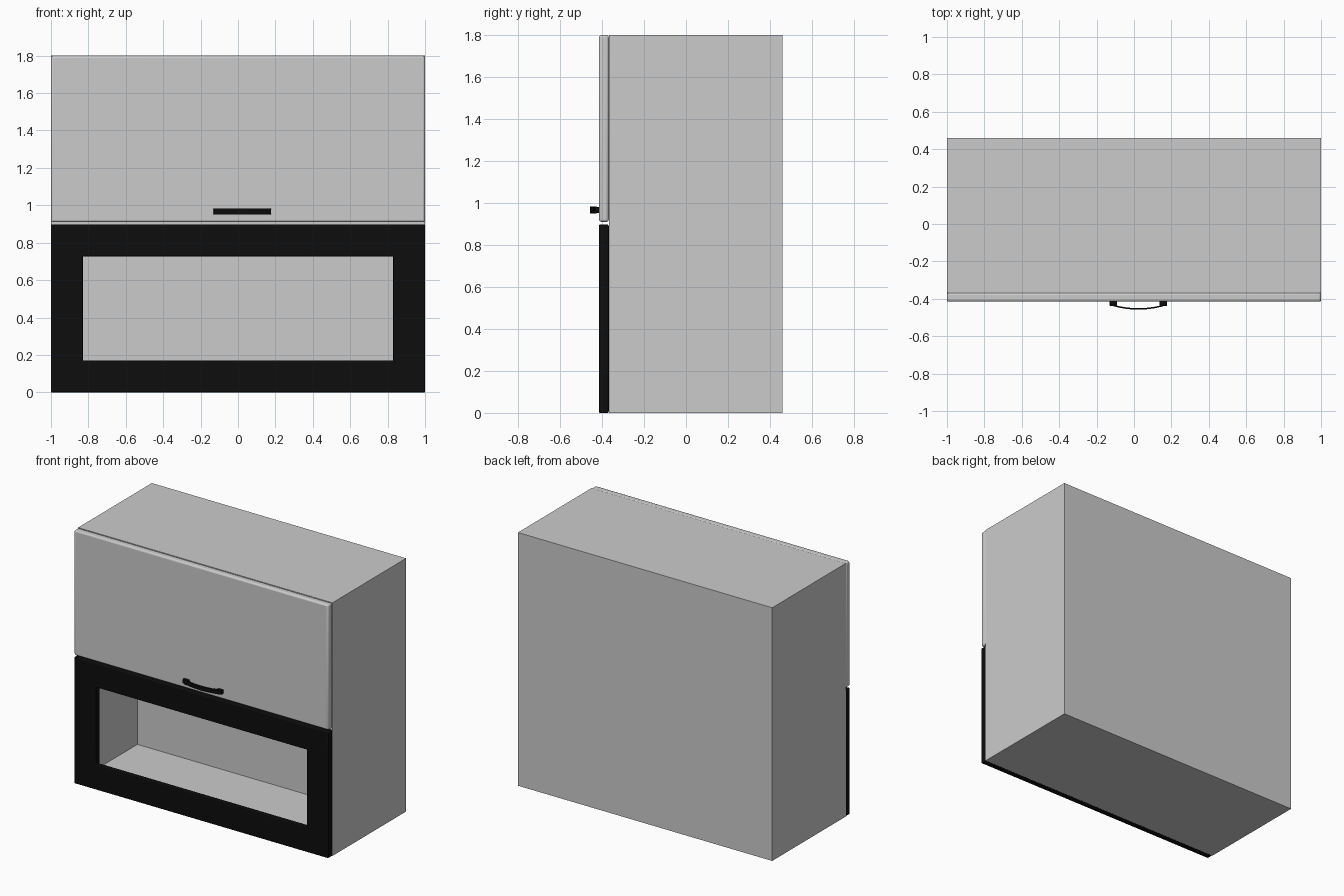
import bpy, bmesh, math

if "Cube" in bpy.data.objects:
    bpy.data.objects.remove(bpy.data.objects["Cube"])


def material(name, rgb):
    m = bpy.data.materials.new(name)
    m.diffuse_color = (*rgb, 1)
    m.use_nodes = True
    m.node_tree.nodes["Principled BSDF"].inputs["Base Color"].default_value = m.diffuse_color
    return m


GREY = material("light grey", (0.6, 0.6, 0.6))
BLACK = material("black", (0.004, 0.004, 0.004))


def finish(name, bm, mat, bevel=0.0):
    bmesh.ops.recalc_face_normals(bm, faces=bm.faces)
    mesh = bpy.data.meshes.new(name)
    bm.to_mesh(mesh)
    bm.free()
    mesh.materials.append(mat)
    ob = bpy.data.objects.new(name, mesh)
    bpy.context.collection.objects.link(ob)
    if bevel:
        mod = ob.modifiers.new("rounded edges", 'BEVEL')
        mod.width, mod.segments = bevel, 3
        mod.limit_method = 'ANGLE'
        bpy.ops.object.select_all(action='DESELECT')
        ob.select_set(True)
        bpy.context.view_layer.objects.active = ob
        bpy.ops.object.shade_smooth_by_angle(angle=math.radians(40))
    return ob


def add_box(bm, x0, x1, y0, y1, z0, z1):
    vs = bmesh.ops.create_cube(bm, size=1)["verts"]
    for v in vs:
        v.co = (x1 if v.co.x > 0 else x0,
                y1 if v.co.y > 0 else y0,
                z1 if v.co.z > 0 else z0)


def front_ring(name, mat, outer, inner, y0, y1, bevel=0.0, floor=False):
    """Rectangle facing -y with a rectangular hole; floor closes it into a recess."""
    bm = bmesh.new()

    def loop(rect, y):
        a, b, c, d = rect
        return [bm.verts.new((x, y, z)) for x, z in ((a, c), (b, c), (b, d), (a, d))]
    of, inf = loop(outer, y0), loop(inner, y0)
    ob_y = 0.46 if floor else y1
    ob_, ib = loop(outer, ob_y), loop(inner, y1)
    for i in range(4):
        j = (i + 1) % 4
        bm.faces.new((of[i], of[j], inf[j], inf[i]))
        bm.faces.new((of[i], of[j], ob_[j], ob_[i]))
        bm.faces.new((inf[i], inf[j], ib[j], ib[i]))
        if not floor:
            bm.faces.new((ob_[i], ob_[j], ib[j], ib[i]))
    if floor:
        bm.faces.new(ob_)
        bm.faces.new(ib)
    return finish(name, bm, mat, bevel)


# carcass: block with a recessed lower compartment
front_ring("carcass", GREY, (-1, 1, 0, 1.8), (-0.98, 0.98, 0.02, 0.89),
           -0.368, 0.27, floor=True)

# solid upper flap
bm = bmesh.new()
add_box(bm, -1, 1, -0.415, -0.368, 0.91, 1.8)
finish("upper_door", bm, GREY, 0.012)

# open lower frame
front_ring("lower_door_frame", BLACK, (-1, 1, 0, 0.897), (-0.83, 0.83, 0.17, 0.727),
           -0.415, -0.368, 0.006)

# bowed handle: two posts joined by a thin arched bar
CX, HALF = 0.023, 0.153
bm = bmesh.new()
for s in (-1, 1):
    x0, x1 = sorted((CX + s * HALF, CX + s * (HALF - 0.04)))
    add_box(bm, x0, x1, -0.438, -0.41, 0.953, 0.98)
sections = []
N = 16
for i in range(N + 1):
    t = -1 + 2 * i / N
    y = -0.458 + 0.024 * t * t
    sections.append([bm.verts.new((CX + HALF * t, y + dy, z))
                     for dy, z in ((0, 0.95), (0.008, 0.95), (0.008, 0.983), (0, 0.983))])
for a, b in zip(sections, sections[1:]):
    for i in range(4):
        j = (i + 1) % 4
        bm.faces.new((a[i], a[j], b[j], b[i]))
bm.faces.new(sections[0])
bm.faces.new(sections[-1])
finish("handle", bm, BLACK, 0.002)
